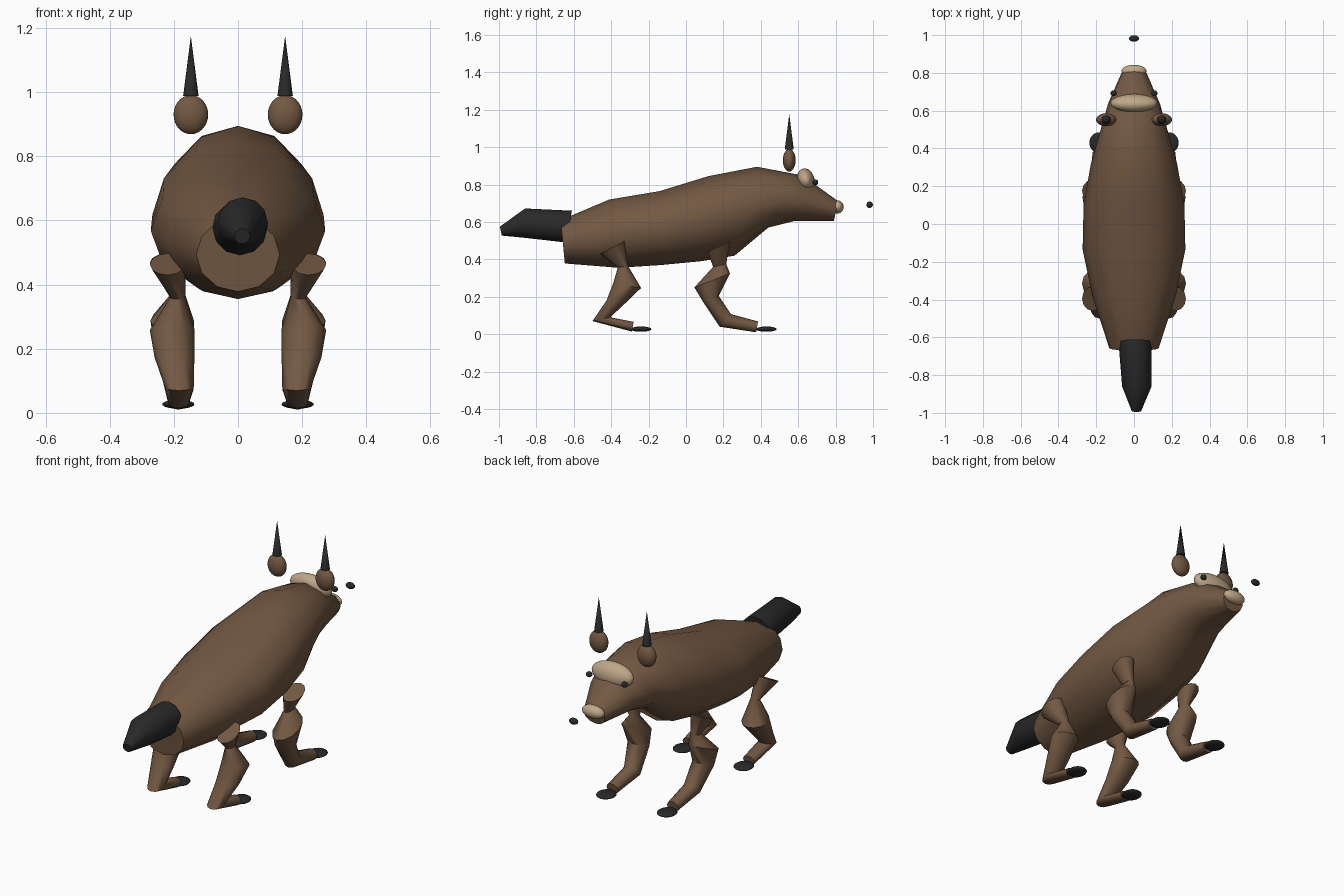
import bpy, bmesh, math
from mathutils import Vector, Matrix

if "Cube" in bpy.data.objects:
    bpy.data.objects.remove(bpy.data.objects["Cube"], do_unlink=True)


def material(name, rgb):
    m = bpy.data.materials.new(name)
    m.use_nodes = True
    m.diffuse_color = (*rgb, 1)
    m.node_tree.nodes["Principled BSDF"].inputs["Base Color"].default_value = (*rgb, 1)
    return m


BROWN = material("brown hide", (0.17, 0.098, 0.055))
TAN = material("pale tan", (0.53, 0.39, 0.25))
DARK = material("charcoal", (0.022, 0.022, 0.023))


def finish(name, bm, mat, angle=50):
    bmesh.ops.recalc_face_normals(bm, faces=bm.faces)
    mesh = bpy.data.meshes.new(name)
    bm.to_mesh(mesh)
    bm.free()
    mesh.materials.append(mat)
    ob = bpy.data.objects.new(name, mesh)
    bpy.context.collection.objects.link(ob)
    bpy.ops.object.select_all(action="DESELECT")
    ob.select_set(True)
    bpy.context.view_layer.objects.active = ob
    bpy.ops.object.shade_smooth_by_angle(angle=math.radians(angle))
    return ob


def loft(name, rings, mat, sides=12):
    """Each ring: profile point (y, z), opposite point (y, z), half width, centre x."""
    bm = bmesh.new()
    loops = []
    for a, b, width, cx in rings:
        a, b = Vector((cx, *a)), Vector((cx, *b))
        mid, arm = (a + b) / 2, (a - b) / 2
        loop = []
        for i in range(sides):
            t = 2 * math.pi * i / sides
            loop.append(bm.verts.new(mid + arm * math.cos(t) + Vector((width * math.sin(t), 0, 0))))
        loops.append(loop)
    for lo, hi in zip(loops, loops[1:]):
        for i in range(sides):
            j = (i + 1) % sides
            bm.faces.new((lo[i], lo[j], hi[j], hi[i]))
    bm.faces.new(loops[0])
    bm.faces.new(loops[-1])
    return finish(name, bm, mat)


def ellipsoid(name, centre, radii, mat, tilt=0):
    bm = bmesh.new()
    bmesh.ops.create_uvsphere(
        bm, u_segments=24, v_segments=14, radius=1,
        matrix=Matrix.Translation(centre) @ Matrix.Rotation(tilt, 4, "X") @ Matrix.Diagonal((*radii, 1)))
    return finish(name, bm, mat)


# Body and head in one loft from rump to muzzle
loft("body", [
    ((-0.67, 0.61), (-0.648, 0.378), 0.13, 0),
    ((-0.41, 0.72), (-0.36, 0.355), 0.22, 0),
    ((-0.14, 0.765), (-0.13, 0.37), 0.272, 0),
    ((0.12, 0.845), (0.08, 0.39), 0.267, 0),
    ((0.38, 0.895), (0.26, 0.42), 0.228, 0),
    ((0.59, 0.855), (0.44, 0.57), 0.172, 0),
    ((0.69, 0.80), (0.58, 0.605), 0.138, 0),
    ((0.815, 0.71), (0.79, 0.605), 0.065, 0),
], BROWN)

# Tail
loft("tail", [
    ((-0.61, 0.66), (-0.64, 0.49), 0.087, 0.005),
    ((-0.86, 0.672), (-0.86, 0.515), 0.078, 0.015),
    ((-0.995, 0.575), (-0.985, 0.527), 0.025, 0.013),
], DARK)

# Face
ellipsoid("brow", (0, 0.64, 0.823), (0.125, 0.047, 0.064), TAN, math.radians(12))
ellipsoid("muzzle_tip", (0, 0.81, 0.68), (0.066, 0.033, 0.035), TAN)
ellipsoid("nose", (0, 0.982, 0.692), (0.026, 0.017, 0.017), DARK)

FRONT_LEG = [
    ((0.115, 0.44), (0.235, 0.497), 0.055, 0.22),
    ((0.145, 0.36), (0.215, 0.375), 0.024, 0.188),
    ((0.045, 0.25), (0.235, 0.325), 0.068, 0.205),
    ((0.09, 0.175), (0.175, 0.205), 0.06, 0.198),
    ((0.18, 0.04), (0.24, 0.107), 0.045, 0.183),
    ((0.375, 0.01), (0.385, 0.068), 0.035, 0.185),
]
HIND_LEG = [
    ((-0.46, 0.43), (-0.33, 0.497), 0.055, 0.22),
    ((-0.365, 0.355), (-0.31, 0.365), 0.024, 0.188),
    ((-0.39, 0.27), (-0.24, 0.247), 0.07, 0.205),
    ((-0.425, 0.18), (-0.325, 0.165), 0.062, 0.198),
    ((-0.5, 0.07), (-0.405, 0.09), 0.045, 0.183),
    ((-0.29, 0.014), (-0.28, 0.066), 0.035, 0.185),
]

# Paired parts
for side, s in (("left", 1), ("right", -1)):
    for part, rings, hoof_y in (("front", FRONT_LEG, 0.43), ("hind", HIND_LEG, -0.24)):
        loft(f"{part}_leg_{side}", [(a, b, w, s * x) for a, b, w, x in rings], BROWN)
        ellipsoid(f"{part}_hoof_{side}", (s * 0.186, hoof_y, 0.027), (0.05, 0.055, 0.014), DARK)
    ellipsoid(f"eye_{side}", (s * 0.108, 0.692, 0.812), (0.017, 0.015, 0.015), DARK)
    ellipsoid(f"ear_{side}", (s * 0.147, 0.552, 0.93), (0.054, 0.034, 0.061), BROWN)
    bm = bmesh.new()
    bmesh.ops.create_cone(bm, cap_ends=True, segments=16, radius1=0.024, radius2=0,
                          depth=0.187, matrix=Matrix.Translation((s * 0.147, 0.552, 1.082)))
    finish(f"horn_{side}", bm, DARK)
